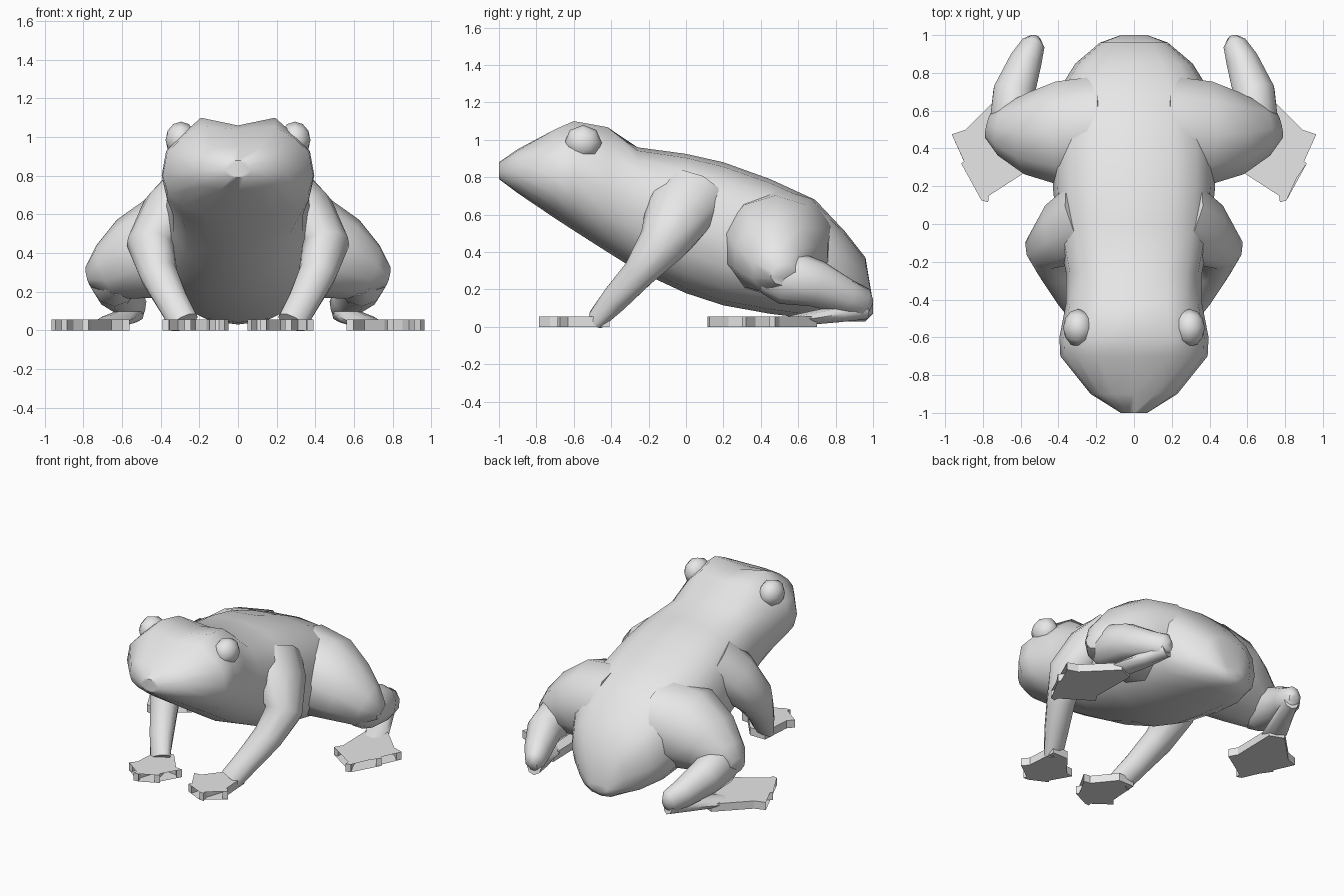
import bpy, bmesh, math
from mathutils import Vector, Matrix

if "Cube" in bpy.data.objects:
    bpy.data.objects.remove(bpy.data.objects["Cube"])

skin = bpy.data.materials.new("plain grey")
skin.diffuse_color = (0.8, 0.8, 0.8, 1)
skin.use_nodes = True
skin.node_tree.nodes["Principled BSDF"].inputs["Base Color"].default_value = skin.diffuse_color


def finish(bm, name, mirror=True, angle=50):
    bmesh.ops.recalc_face_normals(bm, faces=bm.faces)
    me = bpy.data.meshes.new(name)
    bm.to_mesh(me)
    bm.free()
    me.materials.append(skin)
    for p in me.polygons:
        p.use_smooth = True
    me.set_sharp_from_angle(angle=math.radians(angle))
    ob = bpy.data.objects.new(name, me)
    bpy.context.collection.objects.link(ob)
    if mirror:
        ob.modifiers.new("Mirror", 'MIRROR').use_mirror_merge = False
    return ob


def loft(bm, rings):
    rows = [[bm.verts.new(p) for p in r] for r in rings]
    n = len(rows[0])
    for a, b in zip(rows, rows[1:]):
        for i in range(n):
            j = (i + 1) % n
            bm.faces.new((a[i], a[j], b[j], b[i]))
    bm.faces.new(rows[0][::-1])
    bm.faces.new(rows[-1])


def limb(name, path, ref, sides=10):
    """path: x, y, z, radius along ref, radius across it"""
    pts = [Vector(p[:3]) for p in path]
    rings = []
    for k, p in enumerate(path):
        t = (pts[min(k + 1, len(pts) - 1)] - pts[max(k - 1, 0)]).normalized()
        a = Vector(ref)
        a = (a - t * a.dot(t)).normalized()
        b = t.cross(a)
        rings.append([pts[k] + a * p[3] * math.cos(u) + b * p[4] * math.sin(u)
                      for u in (2 * math.pi * i / sides for i in range(sides))])
    bm = bmesh.new()
    loft(bm, rings)
    return finish(bm, name)


def webbed(name, heel, tips, valleys, half=0.018, height=0.055):
    """flat splayed foot: heel edge, then square toe tips with valleys between"""
    cx = sum(p[0] for p in heel) / len(heel)
    cy = sum(p[1] for p in heel) / len(heel)
    outline = list(heel)
    for k, (x, y) in enumerate(tips):
        d = Vector((x - cx, y - cy)).normalized()
        s = Vector((-d.y, d.x)) * half
        outline += [(x - s.x, y - s.y), (x + s.x, y + s.y)]
        if k < len(valleys):
            outline.append(valleys[k])
    bm = bmesh.new()
    f = bm.faces.new([bm.verts.new((x, y, 0)) for x, y in outline])
    up = bmesh.ops.extrude_face_region(bm, geom=[f])
    for v in up["geom"]:
        if isinstance(v, bmesh.types.BMVert):
            v.co.z = height
    return finish(bm, name, angle=30)


# body and head: y, bottom, top, half width, height of widest point, brow bump
stations = [
    (-1.00, .79, .88, .07, .83, 0), (-.90, .715, .95, .23, .82, 0),
    (-.70, .58, 1.04, .39, .80, .03), (-.60, .515, 1.06, .395, .80, .055),
    (-.42, .40, 1.04, .36, .74, .045), (-.26, .30, .96, .36, .66, 0),
    (0, .18, .925, .41, .56, 0), (.20, .115, .88, .43, .47, 0),
    (.45, .07, .79, .43, .42, 0), (.69, .04, .68, .41, .36, 0),
    (.85, .03, .51, .31, .26, 0), (.96, .03, .37, .18, .20, 0),
    (1.0, .07, .13, .07, .10, 0)]
rings = []
for y, lo, hi, w, mid, brow in stations:
    ring = []
    for i in range(16):
        s, c = math.sin(i * math.pi / 8), math.cos(i * math.pi / 8)
        e = 0.75 if c > 0 else 0.9
        x = w * math.copysign(abs(s) ** e, s)
        z = mid + ((hi - mid) if c > 0 else (mid - lo)) * math.copysign(abs(c) ** e, c)
        ring.append((x, y, z + (brow if i in (1, 15) else 0)))
    rings.append(ring)
bm = bmesh.new()
loft(bm, rings)
finish(bm, "body", mirror=False)

# eyes
bm = bmesh.new()
bmesh.ops.create_uvsphere(bm, u_segments=8, v_segments=6, radius=1,
                          matrix=Matrix.Translation((.295, -.55, .985))
                          @ Matrix.Diagonal((.08, .1, .095, 1))
                          @ Matrix.Rotation(math.pi / 2, 4, 'Y'))
finish(bm, "eyes", angle=60)

# front legs
limb("front_leg", [
    (.24, .03, .70, .22, .17), (.36, -.04, .60, .19, .15),
    (.455, -.13, .44, .13, .125), (.41, -.25, .29, .09, .10),
    (.34, -.38, .15, .075, .085), (.28, -.48, .04, .05, .08)], (0, 1, 0))
webbed("front_foot", [(.22, -.41), (.34, -.41)],
       [(.375, -.68), (.26, -.785), (.13, -.73), (.06, -.58)],
       [(.31, -.58), (.22, -.59), (.185, -.55)])

# hind legs
limb("thigh", [
    (.15, .50, .46, .28, .30), (.38, .48, .43, .28, .29),
    (.54, .48, .37, .22, .23), (.68, .50, .30, .15, .15),
    (.77, .52, .28, .06, .07)], (0, 0, 1))
limb("shin", [
    (.63, .42, .29, .11, .08), (.64, .53, .27, .15, .13),
    (.635, .70, .23, .125, .115), (.575, .86, .16, .095, .09),
    (.535, .95, .125, .085, .065), (.525, .985, .11, .04, .03)], (0, 0, 1))
limb("ankle", [
    (.53, .96, .10, .06, .05), (.58, .82, .07, .045, .065),
    (.65, .65, .045, .035, .08), (.69, .54, .035, .02, .07)], (0, 0, 1), 8)
webbed("hind_foot", [(.59, .66), (.69, .70)],
       [(.955, .46), (.90, .31), (.79, .12), (.58, .28)],
       [(.77, .54), (.725, .47), (.655, .44)])
